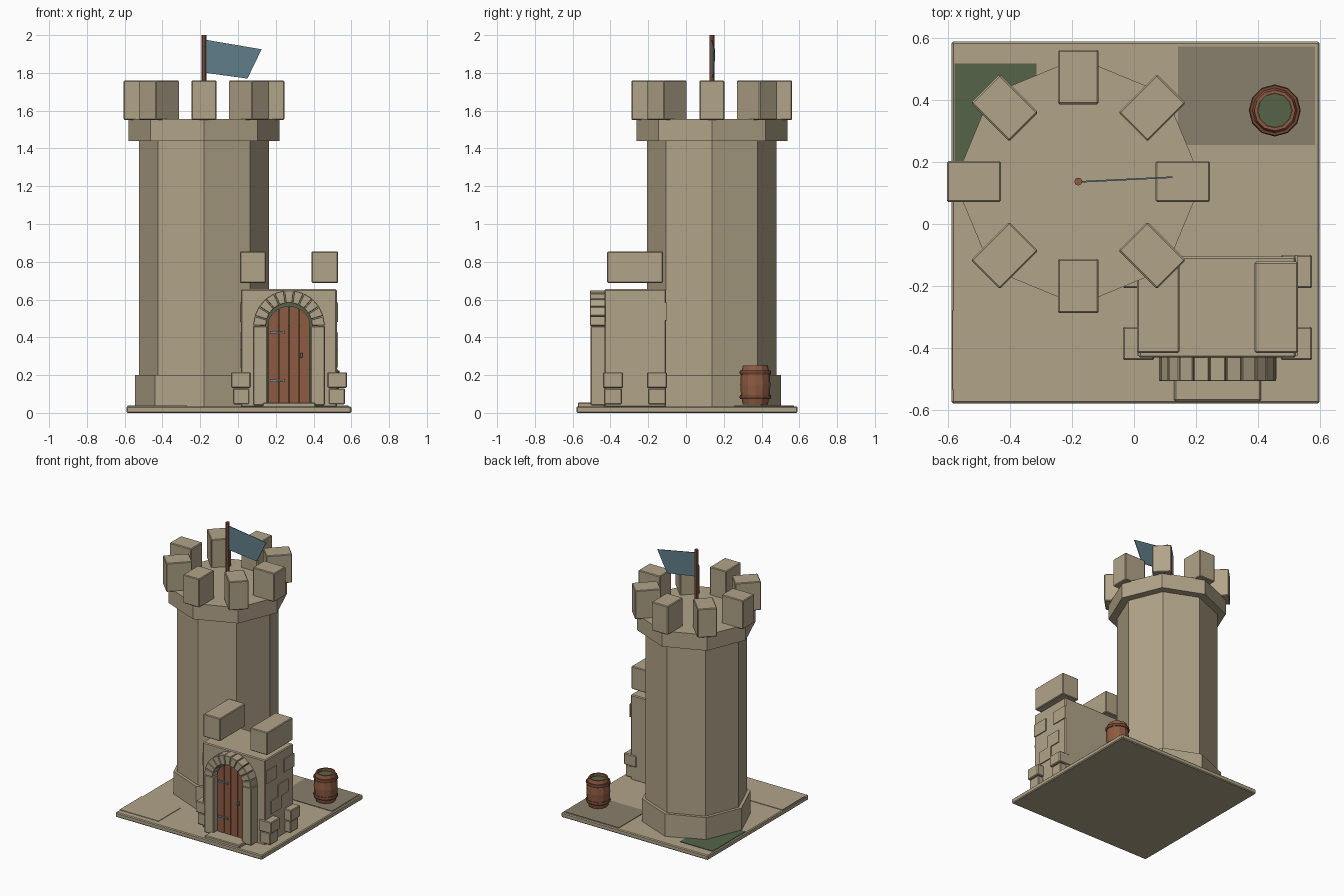
import bpy, bmesh, math
from mathutils import Matrix, Vector

if "Cube" in bpy.data.objects:
    bpy.data.objects.remove(bpy.data.objects["Cube"])


def material(name, rgb):
    m = bpy.data.materials.new(name)
    m.diffuse_color = (*rgb, 1)
    m.use_nodes = True
    m.node_tree.nodes["Principled BSDF"].inputs["Base Color"].default_value = m.diffuse_color
    return m


STONE = material("tan stone", (0.44, 0.37, 0.25))
DIRT = material("dark dirt", (0.25, 0.21, 0.145))
GREEN = material("moss green", (0.09, 0.127, 0.066))
WOOD = material("brown wood", (0.27, 0.105, 0.055))
DARK = material("dark wood", (0.16, 0.06, 0.033))
CLOTH = material("blue cloth", (0.12, 0.21, 0.255))
METAL = material("blue metal", (0.17, 0.27, 0.33))


def finish(bm, name, mat, bevel=0):
    bmesh.ops.recalc_face_normals(bm, faces=bm.faces)
    me = bpy.data.meshes.new(name)
    bm.to_mesh(me)
    bm.free()
    me.materials.append(mat)
    ob = bpy.data.objects.new(name, me)
    bpy.context.collection.objects.link(ob)
    if bevel:
        b = ob.modifiers.new("bevel", 'BEVEL')
        b.width, b.segments = bevel, 1
    return ob


def box(name, x, y, z, mat=STONE, bevel=0):
    """Box from (min, max) ranges."""
    bm = bmesh.new()
    bmesh.ops.create_cube(bm, size=1)
    for v in bm.verts:
        v.co = Vector([r[0] + (c + 0.5) * (r[1] - r[0]) for r, c in zip((x, y, z), v.co)])
    return finish(bm, name, mat, bevel)


def lathe(name, centre, profile, n, mat):
    """Capped solid of revolution with n flat sides."""
    bm = bmesh.new()
    rings = [[bm.verts.new((centre[0] + r * math.cos(math.tau * i / n),
                            centre[1] + r * math.sin(math.tau * i / n), z))
              for i in range(n)] for r, z in profile]
    for a, b in zip(rings, rings[1:]):
        for i in range(n):
            bm.faces.new((a[i], a[(i + 1) % n], b[(i + 1) % n], b[i]))
    bm.faces.new(rings[0])
    bm.faces.new(rings[-1])
    return finish(bm, name, mat)


def plate(name, pts, y0, y1, mat, bevel=0):
    """Extrude an (x, z) outline from y0 to y1."""
    bm = bmesh.new()
    f = bm.faces.new([bm.verts.new((x, y0, z)) for x, z in pts])
    ext = bmesh.ops.extrude_face_region(bm, geom=[f])
    for v in ext["geom"]:
        if isinstance(v, bmesh.types.BMVert):
            v.co.y = y1
    return finish(bm, name, mat, bevel)


# Ground slab and patches
box("ground_slab", (-0.59, 0.60), (-0.58, 0.59), (0, 0.035), STONE, 0.006)
box("dirt_patch", (0.143, 0.585), (0.255, 0.573), (0.033, 0.039), DIRT)
box("moss_patch", (-0.58, -0.315), (0.14, 0.518), (0.033, 0.039), GREEN)
box("stone_patch", (-0.586, -0.27), (-0.535, -0.28), (0.033, 0.039), STONE)

# Octagonal tower
TC = (-0.18, 0.137)
lathe("tower_base", TC, [(0.366, 0.03), (0.366, 0.20)], 8, STONE)
lathe("tower_shaft", TC, [(0.343, 0.19), (0.343, 1.45)], 8, STONE)
lathe("tower_collar", TC, [(0.40, 1.44), (0.40, 1.555)], 8, STONE)
for i in range(8):
    ob = box(f"tower_merlon_{i}", (0.25, 0.425), (-0.066, 0.066), (1.55, 1.76), STONE, 0.005)
    ob.data.transform(Matrix.Translation((*TC, 0)) @ Matrix.Rotation(i * math.pi / 4, 4, 'Z'))

# Flag on its pole
lathe("flag_pole", TC, [(0.013, 1.55), (0.013, 2.0)], 8, WOOD)
flag = plate("flag", [(-0.17, 1.975), (0.125, 1.925), (0.05, 1.77), (-0.17, 1.80)],
             0.134, 0.139, CLOTH)
for v in flag.data.vertices:
    v.co.y += 0.05 * (v.co.x + 0.17)

# Gatehouse body and battlements
box("gatehouse", (0.015, 0.523), (-0.432, -0.105), (0.03, 0.655), STONE, 0.006)
for i, x in enumerate([(0.01, 0.147), (0.39, 0.53)]):
    box(f"gate_merlon_{i}", x, (-0.417, -0.122), (0.688, 0.855), STONE, 0.005)

# Stacked corner blocks and raised side stones
GX = 0.27
for s in (-1, 1):
    def side(a, b):
        return tuple(sorted((GX + s * a, GX + s * b)))
    for j, y in enumerate([(-0.44, -0.333), (-0.207, -0.1)]):
        box(f"corner_lower_{s}_{j}", side(0.21, 0.296), (y[0] + 0.006, y[1] - 0.006),
            (0.045, 0.13), STONE, 0.005)
        box(f"corner_upper_{s}_{j}", side(0.205, 0.306), y, (0.132, 0.215), STONE, 0.005)
    for j, (y, z) in enumerate([(-0.425, 0.48), (-0.29, 0.33), (-0.22, 0.49), (-0.37, 0.24)]):
        box(f"side_stone_{s}_{j}", side(0.25, 0.26), (y, y + 0.12), (z, z + 0.095), STONE)

# Arched surround: jambs and wedge stones
AZ, RI, RO = 0.46, 0.122, 0.19
for s in (-1, 1):
    xs = sorted((GX + s * 0.115, GX + s * RO))
    box(f"door_jamb_{s}", xs, (-0.505, -0.42), (0.04, AZ), STONE, 0.004)
N = 11
for i in range(N):
    a0, a1 = math.pi * (i + 0.03) / N, math.pi * (i + 0.97) / N
    pts = [(GX + r * math.cos(a), AZ + r * math.sin(a))
           for r, a in ((RI, a0), (RO, a0), (RO, a1), (RI, a1))]
    plate(f"arch_stone_{i}", pts, -0.508, -0.42, STONE, 0.003)

# Green recess behind the door
arc = [(GX + 0.124 * math.cos(math.pi * k / 12), AZ + 0.124 * math.sin(math.pi * k / 12))
       for k in range(13)]
plate("door_recess", [(GX + 0.124, 0.04)] + arc + [(GX - 0.124, 0.04)], -0.44, -0.42, GREEN)


# Door planks cut to the arch
def door_top(x):
    return 0.448 + math.sqrt(max(0, 0.117 ** 2 - (x - GX) ** 2))


for i in range(4):
    x0 = GX - 0.11 + i * 0.055 + 0.0015
    x1 = x0 + 0.052
    top = [(x1 + (x0 - x1) * k / 4, door_top(x1 + (x0 - x1) * k / 4)) for k in range(5)]
    plate(f"door_plank_{i}", [(x0, 0.05), (x1, 0.05)] + top, -0.468, -0.435, WOOD)
box("door_gap_backing", (GX - 0.105, GX + 0.105), (-0.46, -0.435), (0.05, 0.465), DARK)

# Hinges, handle and doorstep
for i, z in enumerate((0.17, 0.427)):
    plate(f"hinge_{i}", [(0.17, z - 0.007), (0.235, z - 0.004), (0.247, z - 0.009),
                         (0.247, z + 0.009), (0.235, z + 0.004), (0.17, z + 0.007)],
          -0.476, -0.465, METAL)
box("door_handle", (0.329, 0.341), (-0.482, -0.465), (0.29, 0.318), METAL, 0.003)
box("doorstep", (0.13, 0.41), (-0.573, -0.43), (0.03, 0.055), STONE, 0.005)

# Barrel with hoops and green filling
BC = (0.455, 0.367)
lathe("barrel", BC, [(0.066, 0.045), (0.076, 0.09), (0.08, 0.15), (0.076, 0.21), (0.066, 0.25),
                     (0.056, 0.25), (0.056, 0.225)], 12, WOOD)
for i, z in enumerate((0.085, 0.213)):
    lathe(f"barrel_hoop_{i}", BC, [(0.081, z - 0.011), (0.084, z), (0.081, z + 0.011)], 12, DARK)
lathe("barrel_filling", BC, [(0.055, 0.22), (0.055, 0.23)], 12, GREEN)
